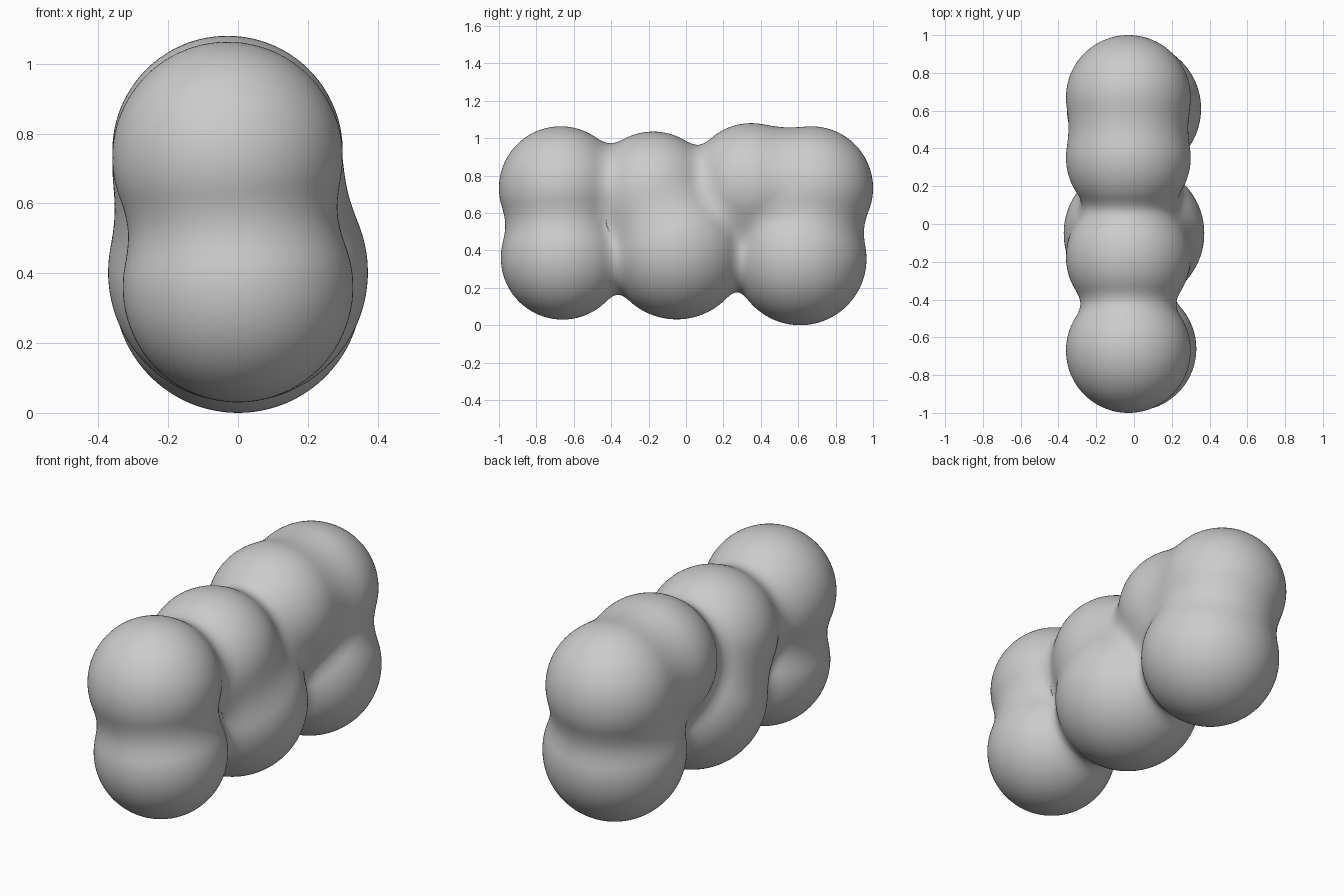
import bpy, bmesh
from mathutils import Vector, Matrix

if "Cube" in bpy.data.objects:
    bpy.data.objects.remove(bpy.data.objects["Cube"])

BLEND = 0.10  # width of the soft fillet between neighbouring balls

# Balls: x, y, z, radius
balls = [
    (0.00, -0.66, 0.360, 0.33),     # front lower
    (-0.03, -0.67, 0.733, 0.33),    # front upper
    (0.00, -0.05, 0.403, 0.372),    # middle lower
    (-0.03, -0.175, 0.705, 0.33),   # middle upper
    (0.00, 0.61, 0.355, 0.355),     # back lower
    (-0.03, 0.35, 0.750, 0.33),     # back upper, inner
    (-0.03, 0.67, 0.733, 0.33),     # back upper, outer
]
centres = [(Vector(b[:3]), b[3]) for b in balls]


def blended_field(p):
    """Signed distance and gradient of the softly blended balls."""
    d, g = None, None
    for c, r in centres:
        v = p - c
        length = max(v.length, 1e-6)
        di, gi = length - r, v / length
        if d is None:
            d, g = di, gi
            continue
        t = min(1.0, max(0.0, 0.5 + 0.5 * (di - d) / BLEND))
        d = di + (d - di) * t - BLEND * t * (1 - t)
        g = gi.lerp(g, t)
    return d, g


# Overlapping balls, fused into one skin
bm = bmesh.new()
for c, r in centres:
    bmesh.ops.create_icosphere(bm, subdivisions=4, radius=r,
                               matrix=Matrix.Translation(c))
mesh = bpy.data.meshes.new("blended_body")
bm.to_mesh(mesh)
bm.free()
body = bpy.data.objects.new("blended_body", mesh)
bpy.context.collection.objects.link(body)
remesh = body.modifiers.new("fuse", 'REMESH')
remesh.mode = 'VOXEL'
remesh.voxel_size = 0.018
bpy.context.view_layer.update()
deps = bpy.context.evaluated_depsgraph_get()
fused = bpy.data.meshes.new_from_object(body.evaluated_get(deps))
body.modifiers.clear()
body.data = fused

# Pull the skin onto the blended surface, so the creases become soft fillets
bm = bmesh.new()
bm.from_mesh(fused)
for step in range(3):
    if step:
        bmesh.ops.smooth_vert(bm, verts=bm.verts, factor=0.5, use_axis_x=True,
                              use_axis_y=True, use_axis_z=True)
    for v in bm.verts:
        for _ in range(3):
            d, g = blended_field(v.co)
            v.co -= g * (d / max(g.length_squared, 0.1))
for f in bm.faces:
    f.smooth = True
bm.to_mesh(fused)
bm.free()
